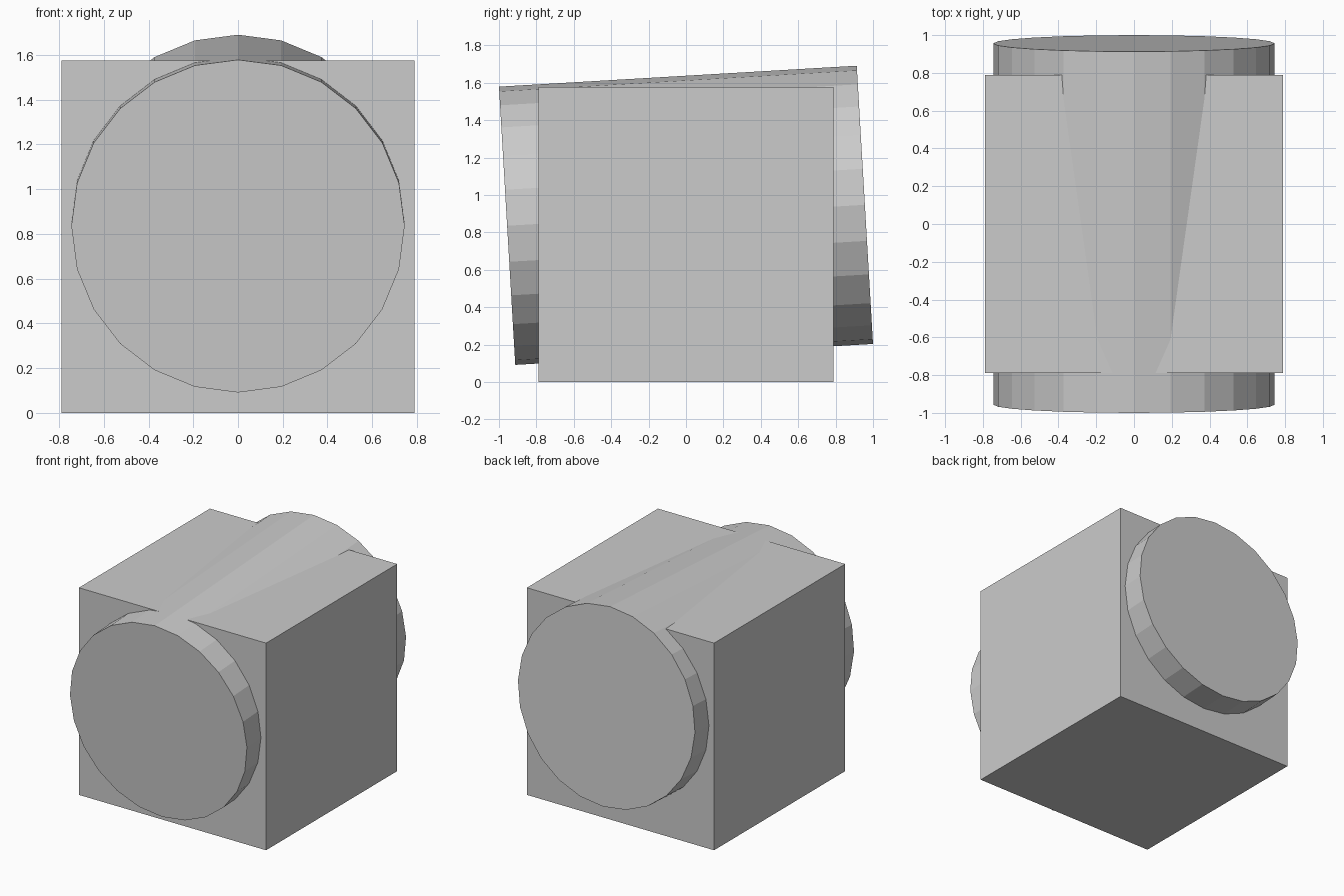
import bpy
from math import radians

if "Cube" in bpy.data.objects:
    bpy.data.objects.remove(bpy.data.objects["Cube"])

# Square housing block standing on the ground
SIDE = 1.576
bpy.ops.mesh.primitive_cube_add(size=SIDE, location=(0, 0, SIDE / 2))
bpy.context.object.name = "block"

# 24-sided drum through the block, tilted so its back end sits higher
bpy.ops.mesh.primitive_cylinder_add(
    vertices=24, radius=0.745, depth=1.916,
    location=(0, 0, 0.891), rotation=(radians(90 + 3.35), 0, 0))
bpy.context.object.name = "tilted_drum"
